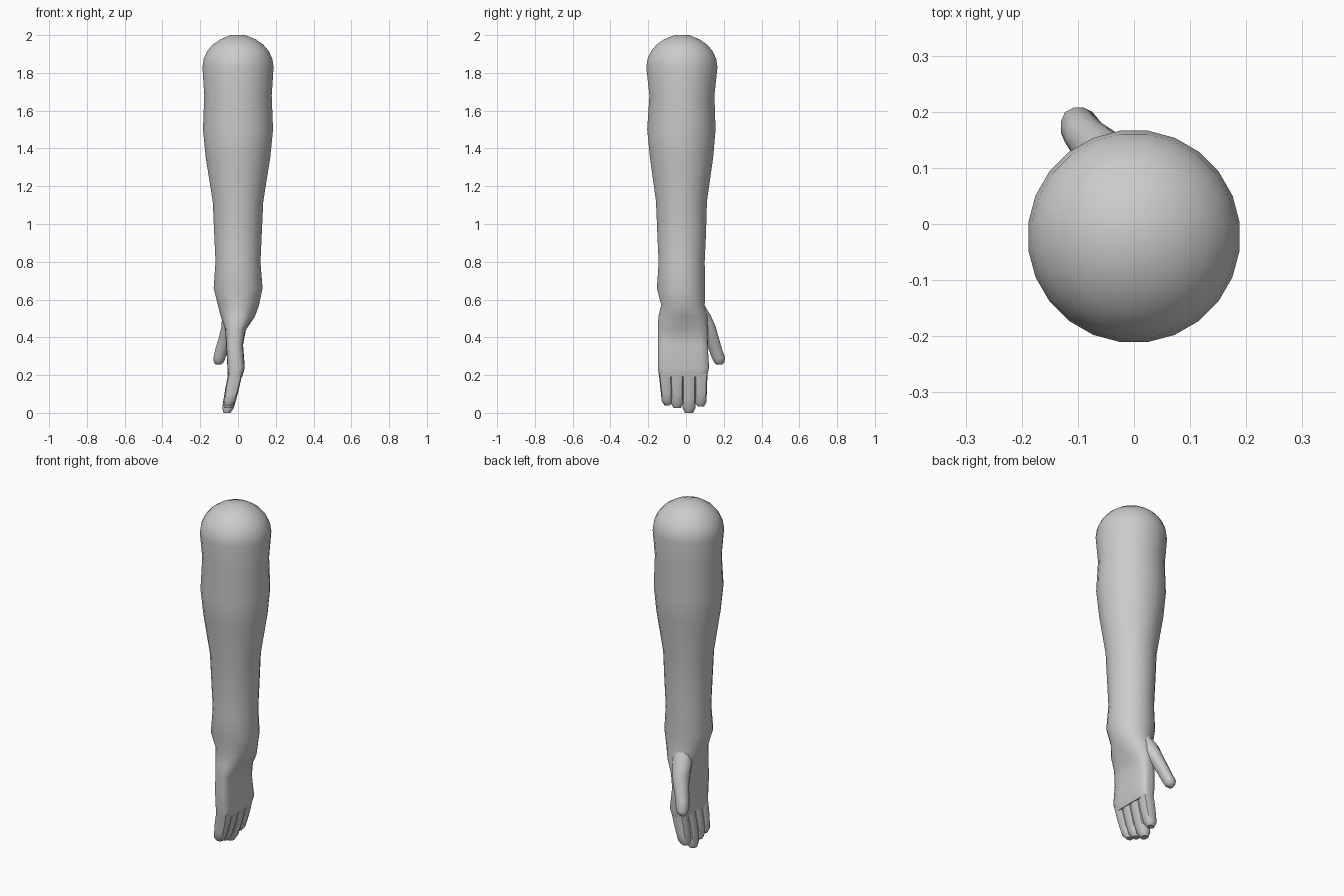
import bpy, bmesh, math


def loft(name, sections, sides=20):
    """Skin horizontal superellipse rings: (z, x_min, x_max, y_min, y_max, power)."""
    bm = bmesh.new()
    rings = []
    for z, x0, x1, y0, y1, p in sections:
        ring = []
        for i in range(sides):
            a = 2 * math.pi * (i + 0.5) / sides
            c, s = math.cos(a), math.sin(a)
            r = (abs(c) ** p + abs(s) ** p) ** (-1 / p)
            ring.append(bm.verts.new(((x0 + x1) / 2 + r * c * (x1 - x0) / 2,
                                      (y0 + y1) / 2 + r * s * (y1 - y0) / 2, z)))
        rings.append(ring)
    for a, b in zip(rings, rings[1:]):
        for i in range(sides):
            j = (i + 1) % sides
            bm.faces.new((a[i], a[j], b[j], b[i]))
    for ring in (rings[0], rings[-1]):
        bm.faces.new(ring)
    bmesh.ops.recalc_face_normals(bm, faces=bm.faces[:])
    me = bpy.data.meshes.new(name)
    bm.to_mesh(me)
    bm.free()
    ob = bpy.data.objects.new(name, me)
    bpy.context.collection.objects.link(ob)
    bpy.context.view_layer.objects.active = ob
    bpy.ops.object.select_all(action='DESELECT')
    ob.select_set(True)
    bpy.ops.object.shade_smooth_by_angle(angle=math.radians(50))
    return ob


# Rounded upper end, forearm, wrist and palm in one skin
dome = []
for k in range(1, 7):
    t = math.radians(90 * k / 6 if k > 1 else 12)
    r = 0.19 * math.sin(t)
    dome.append((1.83 + 0.17 * math.cos(t), -r, r, -0.022 - r, -0.022 + r, 2))
dome[0] = (2.0,) + dome[0][1:]
loft("forearm_and_palm", dome + [
    (1.68, -0.18, 0.18, -0.195, 0.152, 2),
    (1.50, -0.187, 0.187, -0.207, 0.158, 2),
    (1.35, -0.172, 0.172, -0.192, 0.145, 2),
    (1.12, -0.135, 0.135, -0.16, 0.112, 2),
    (0.95, -0.127, 0.127, -0.153, 0.107, 2),
    (0.80, -0.12, 0.12, -0.146, 0.10, 2),
    (0.66, -0.13, 0.131, -0.155, 0.102, 2),
    (0.57, -0.107, 0.112, -0.132, 0.10, 2),
    (0.51, -0.092, 0.09, -0.147, 0.115, 2.2),
    (0.44, -0.068, 0.042, -0.149, 0.118, 3.2),
    (0.36, -0.063, 0.027, -0.149, 0.115, 4.5),
    (0.24, -0.056, 0.036, -0.149, 0.122, 5),
    (0.19, -0.054, 0.022, -0.142, 0.112, 5),
], 24)

# Four fingers, bent towards the palm at the knuckles
fingers = [("little_finger", -0.145, -0.078, -0.126, -0.072, 0.04),
           ("ring_finger", -0.083, -0.014, -0.078, -0.016, 0.025),
           ("middle_finger", -0.020, 0.052, -0.018, 0.050, 0.0),
           ("index_finger", 0.046, 0.114, 0.048, 0.108, 0.035)]
for name, y0, y1, ty0, ty1, tip in fingers:
    secs = []
    for f, rx, p in ((0.0, 0.037, 4), (0.35, 0.037, 4), (0.65, 0.034, 3.5),
                     (0.88, 0.031, 3), (1.0, 0.019, 2.5)):
        z = 0.215 + (tip - 0.215) * f
        cx = -0.058 + 0.21 * z
        a, b = y0 + (ty0 - y0) * f, y1 + (ty1 - y1) * f
        pinch = 0.012 if f == 1 else 0
        secs.append((z, cx - rx, cx + rx, a + pinch, b - pinch, p))
    loft(name, secs, 12)

# Thumb splaying out from the wrist
loft("thumb", [
    (0.575, -0.06, 0.03, 0.03, 0.095, 2),
    (0.52, -0.086, 0.02, 0.03, 0.130, 2.2),
    (0.46, -0.088, 0.005, 0.05, 0.157, 2.2),
    (0.40, -0.102, -0.022, 0.092, 0.174, 2.3),
    (0.34, -0.120, -0.050, 0.118, 0.190, 2.4),
    (0.29, -0.131, -0.066, 0.137, 0.208, 2.5),
    (0.268, -0.128, -0.075, 0.148, 0.204, 2.4),
    (0.255, -0.118, -0.090, 0.162, 0.190, 2),
], 12)
